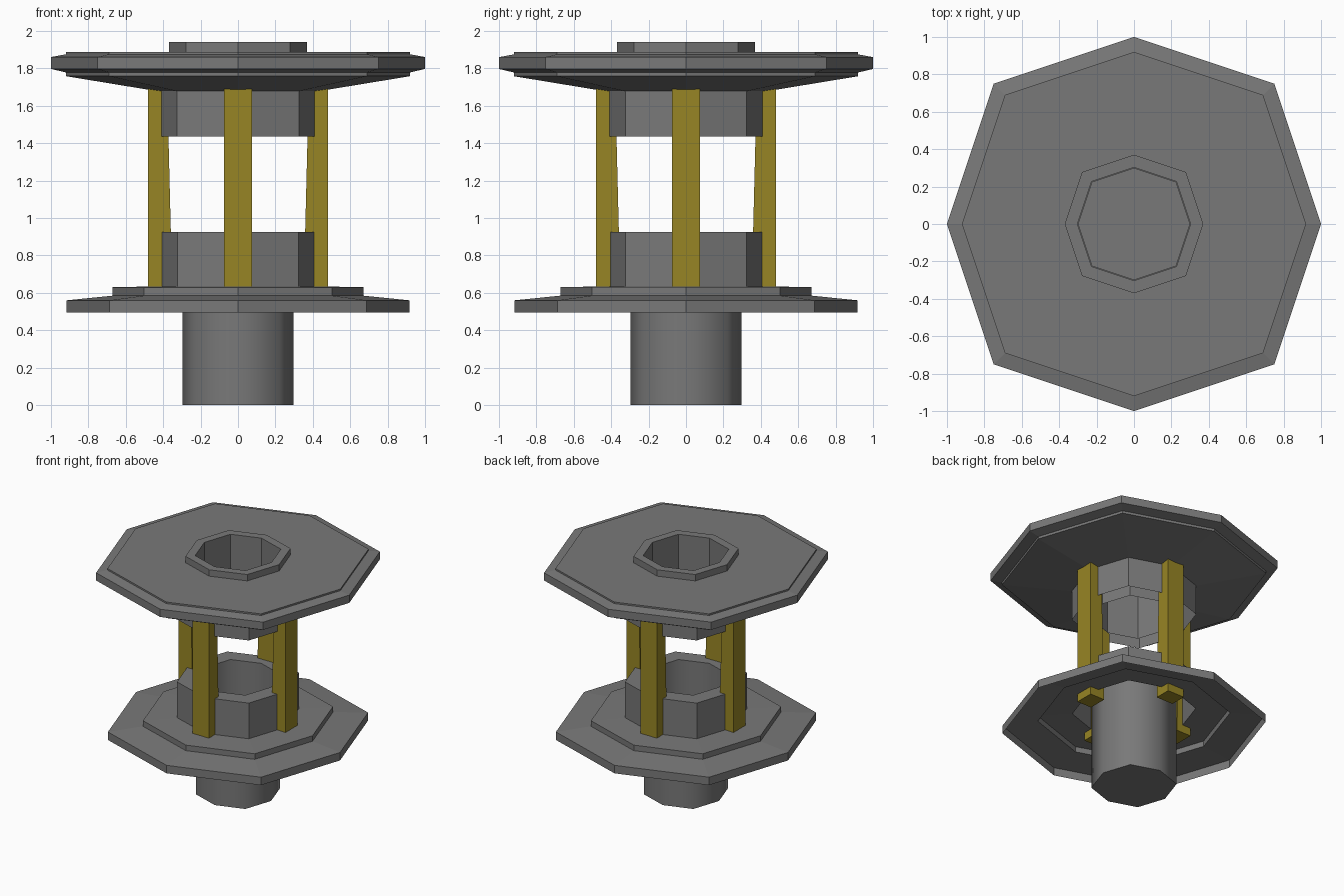
import bpy, bmesh, math

if "Cube" in bpy.data.objects:
    bpy.data.objects.remove(bpy.data.objects["Cube"])


def material(name, rgb):
    m = bpy.data.materials.new(name)
    m.diffuse_color = (*rgb, 1)
    m.use_nodes = True
    m.node_tree.nodes["Principled BSDF"].inputs["Base Color"].default_value = m.diffuse_color
    return m


grey = material("dark grey metal", (0.19, 0.19, 0.19))
gold = material("dull gold", (0.31, 0.235, 0.018))


def finish(name, bm, mat):
    me = bpy.data.meshes.new(name)
    bm.to_mesh(me)
    bm.free()
    me.materials.append(mat)
    ob = bpy.data.objects.new(name, me)
    bpy.context.collection.objects.link(ob)
    return ob


def lathe(name, profile, mat, cap_bottom=False, smooth=False):
    """Sweep (radius, z) points round an octagon with pointed axis corners."""
    bm = bmesh.new()
    corners = [(1, 0), (.75, .75), (0, 1), (-.75, .75),
               (-1, 0), (-.75, -.75), (0, -1), (.75, -.75)]
    rings = [[bm.verts.new((x * r, y * r, z)) for x, y in corners]
             for r, z in profile]
    for a, b in zip(rings, rings[1:]):
        for i in range(8):
            j = (i + 1) % 8
            f = bm.faces.new((a[i], a[j], b[j], b[i]))
            f.smooth = smooth
    if cap_bottom:
        for v in (rings[0],):
            bm.faces.new(v[::-1])
        for e in bm.edges:
            if all(v in rings[0] for v in e.verts):
                e.smooth = False
    return finish(name, bm, mat)


# Stem: a tube closed at the foot, reaching the top of the lower collar
lathe("stem", [(.297, 0), (.297, .925)], grey, cap_bottom=True, smooth=True)

# Lower stepped flange with collar, hollow underneath
lathe("lower_flange", [(.917, .495), (.917, .56), (.67, .585), (.67, .63),
                       (.43, .635), (.43, .925), (.297, .925)], grey)

# Upper disc with collar, bevelled rim, raised ring and central bore
lathe("upper_disc", [(.433, 1.435), (.433, 1.678), (.92, 1.758), (.92, 1.778),
                     (1, 1.797), (1, 1.86), (.92, 1.875), (.92, 1.888),
                     (.37, 1.888), (.37, 1.94), (.302, 1.94), (.302, 1.435)],
      grey)

# Four slightly tapered pillars on the axes
for k, side in enumerate(("right", "back", "left", "front")):
    bm = bmesh.new()
    bmesh.ops.create_cube(bm, size=1)
    c, s = math.cos(k * math.pi / 2), math.sin(k * math.pi / 2)
    for v in bm.verts:
        top = v.co.z > 0
        x = .48 if v.co.x > 0 else (.378 if top else .35)
        y = .075 if v.co.y > 0 else -.075
        v.co = (x * c - y * s, x * s + y * c, 1.69 if top else .57)
    finish(side + "_pillar", bm, gold)
